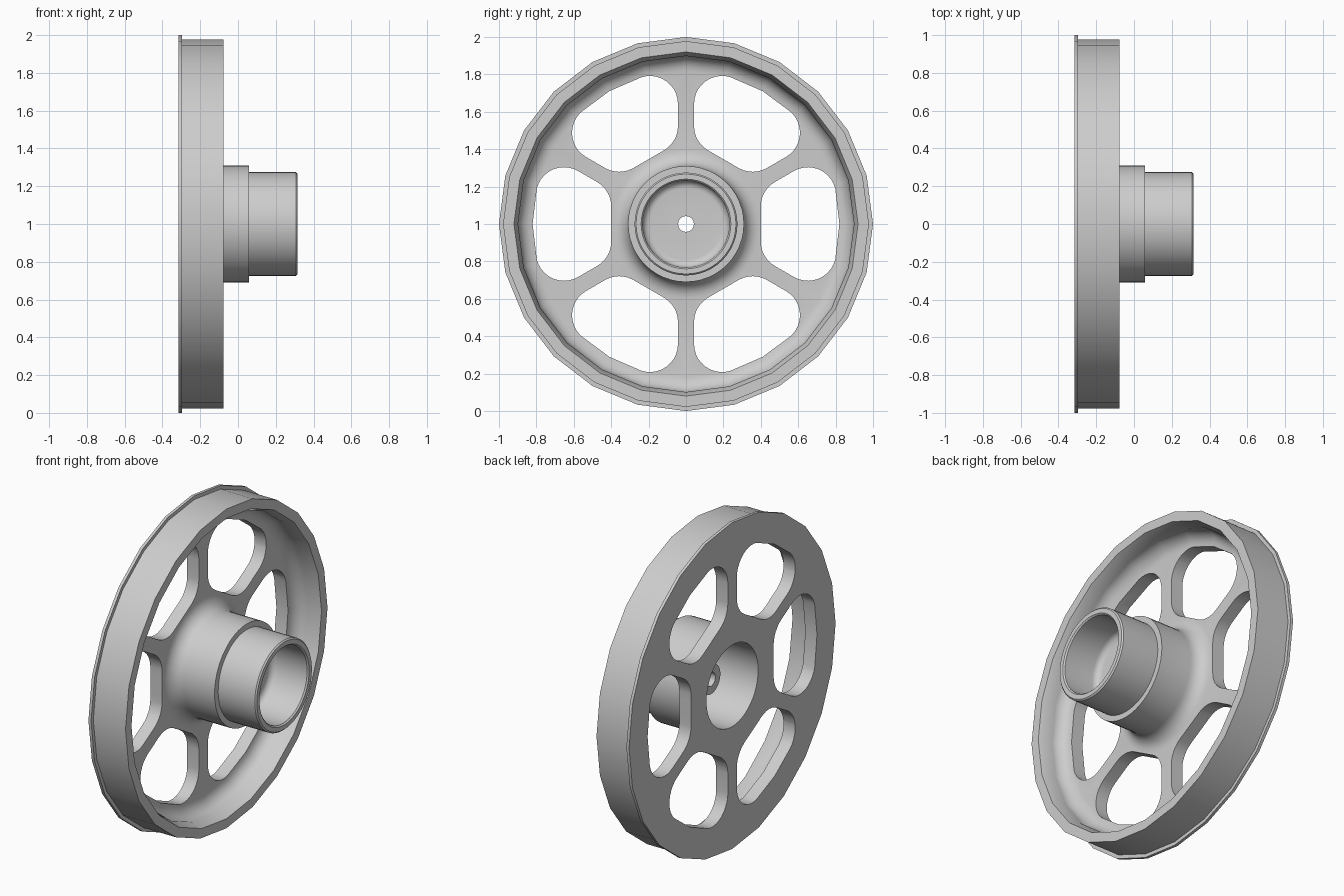
import bpy, bmesh, math

cube = bpy.data.objects.get("Cube")
if cube:
    bpy.data.objects.remove(cube, do_unlink=True)

grey = bpy.data.materials.new("plain grey")
grey.use_nodes = True
COLOUR = (0.61, 0.61, 0.61, 1)
grey.diffuse_color = COLOUR
grey.node_tree.nodes["Principled BSDF"].inputs["Base Color"].default_value = COLOUR

AXLE = 1.0            # height of the wheel's centre
STEPS = 48            # sides of the round hub
RIM_FROM = 0.5        # beyond this radius the wheel has half as many sides


def make_object(name, bm):
    bmesh.ops.recalc_face_normals(bm, faces=bm.faces[:])
    mesh = bpy.data.meshes.new(name)
    bm.to_mesh(mesh)
    bm.free()
    mesh.materials.append(grey)
    obj = bpy.data.objects.new(name, mesh)
    bpy.context.collection.objects.link(obj)
    return obj


def arc(cx, cr, radius, start, end, steps=6):
    """Points of an arc, angles in degrees."""
    angles = [math.radians(start + (end - start) * i / steps) for i in range(steps + 1)]
    return [(cx + radius * math.cos(a), cr + radius * math.sin(a)) for a in angles]


def revolve(name, profile):
    """Turn a closed (x, radius) profile about the axle; odd steps lie on the rim's chords."""
    bm = bmesh.new()
    rings = []
    for i in range(STEPS):
        a = 2 * math.pi * i / STEPS
        chord = math.cos(2 * math.pi / STEPS) if i % 2 else 1
        ring = []
        for x, r in profile:
            r *= chord if r > RIM_FROM else 1
            ring.append(bm.verts.new((x, r * math.cos(a), AXLE + r * math.sin(a))))
        rings.append(ring)
    n = len(profile)
    for i in range(STEPS):
        p, q = rings[i], rings[(i + 1) % STEPS]
        for j in range(n):
            k = (j + 1) % n
            bm.faces.new((p[j], p[k], q[k], q[j]))
    return make_object(name, bm)


BACK, WEB = -0.314, -0.235
# Flange, rim and the cove down to the web
profile = [(BACK, 1.0), (-0.296, 1.0), (-0.296, 0.978), (-0.078, 0.978), (-0.078, 0.92)]
profile += arc(WEB + 0.08, 0.82, 0.08, 78, 180)
# Hub fillet, stepped sleeve and front bore
profile += arc(WEB + 0.085, 0.395, 0.085, 180, 270)
profile += [(0.058, 0.31), (0.058, 0.275), (0.306, 0.275), (0.314, 0.267),
            (0.314, 0.24), (0.306, 0.232)]
profile += arc(0.11, 0.192, 0.04, 90, 180)
# Centre boss with its through hole
profile += [(0.07, 0.09), (0.078, 0.09), (0.078, 0.06), (0.07, 0.06), (0.07, 0.042),
            (-0.17, 0.042), (-0.17, 0.09), (0.0, 0.09)]
# Rear recess
profile += arc(-0.05, 0.20, 0.05, 0, 90)
profile += [(BACK, 0.25)]
wheel = revolve("wheel", profile)

# Outline of one opening: half outline with rounded corners, then mirrored
SPOKE, INNER, OUTER, FILLET = 0.043, 0.40, 0.82, 0.15
t = math.radians(30)
offset = SPOKE + FILLET
cx = INNER + FILLET
inner_c = (cx, cx * math.tan(t) - offset / math.cos(t))
reach = OUTER - FILLET
turn = t - math.asin(offset / reach)
outer_c = (reach * math.cos(turn), reach * math.sin(turn))
half = [(OUTER, 0)]
half += arc(*outer_c, FILLET, math.degrees(turn), 120, 10)
half += arc(*inner_c, FILLET, 120, 180, 6)
outline = half + [(u, -v) for u, v in reversed(half[1:])]

# Six openings in one cutter
bm = bmesh.new()
for i in range(6):
    c, s = math.cos(i * math.pi / 3), math.sin(i * math.pi / 3)
    flat = [(u * c - v * s, u * s + v * c) for u, v in outline]
    face = bm.faces.new([bm.verts.new((-0.5, y, AXLE + z)) for y, z in flat])
    grown = bmesh.ops.extrude_face_region(bm, geom=[face])["geom"]
    bmesh.ops.translate(bm, vec=(0.4, 0, 0),
                        verts=[g for g in grown if isinstance(g, bmesh.types.BMVert)])
cutter = make_object("opening_cutter", bm)
cutter.hide_render = True

bpy.ops.object.select_all(action='DESELECT')
wheel.select_set(True)
bpy.context.view_layer.objects.active = wheel
cut = wheel.modifiers.new("openings", 'BOOLEAN')
cut.operation = 'DIFFERENCE'
cut.solver = 'EXACT'
cut.object = cutter
bpy.ops.object.modifier_apply(modifier=cut.name)
bpy.data.objects.remove(cutter, do_unlink=True)
bpy.ops.object.shade_smooth_by_angle(angle=math.radians(32))
